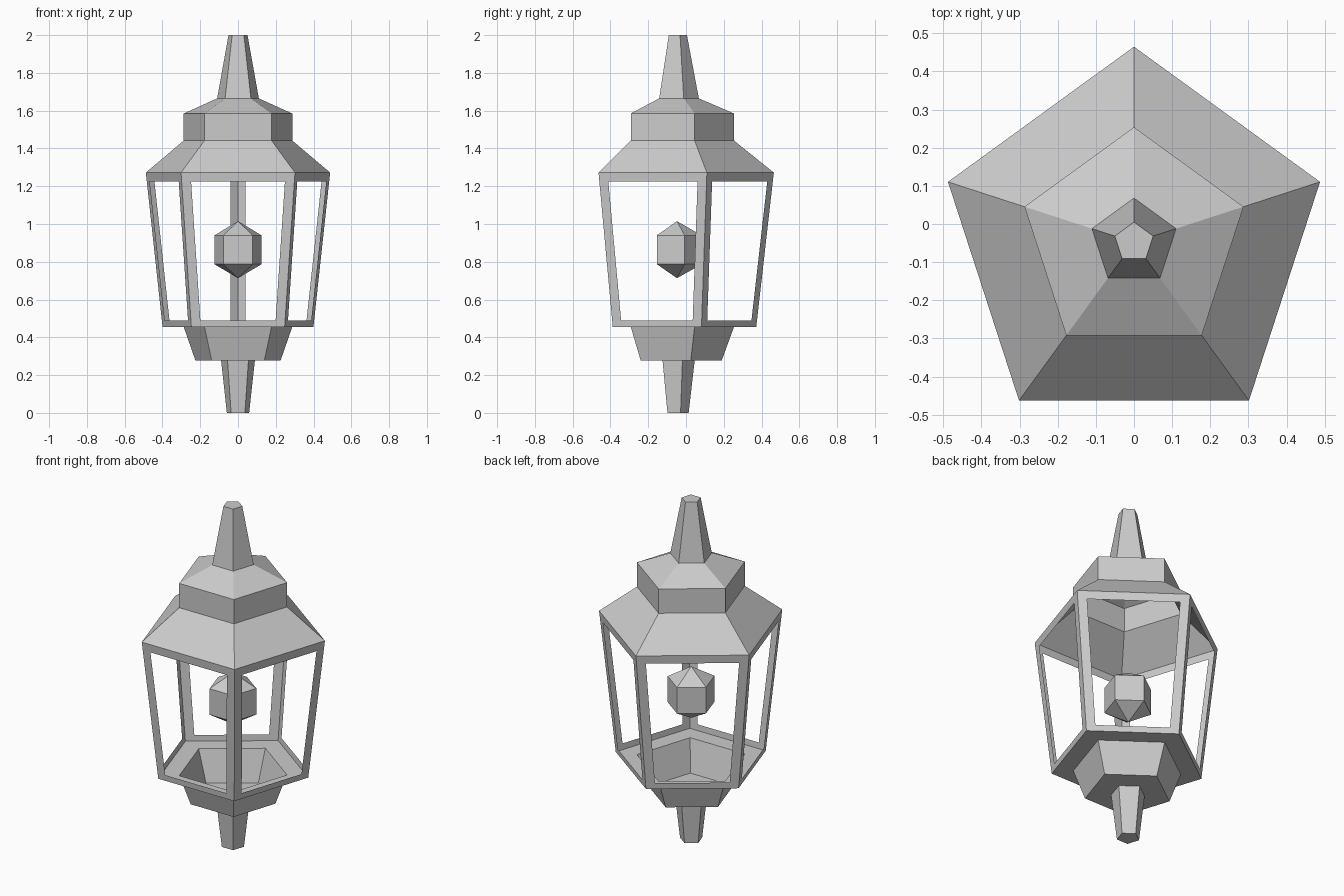
import bpy
from math import sin, cos, radians
from mathutils import Vector

if "Cube" in bpy.data.objects:
    bpy.data.objects.remove(bpy.data.objects["Cube"])

SIDES = 5
CENTRE_Y = -0.048


def corner(i, r, z):
    a = radians(90 + 360 / SIDES * i)
    return Vector((r * cos(a), CENTRE_Y + r * sin(a), z))


def add_mesh(name, verts, faces):
    mesh = bpy.data.meshes.new(name)
    mesh.from_pydata([tuple(v) for v in verts], [], faces)
    mesh.update()
    obj = bpy.data.objects.new(name, mesh)
    bpy.context.collection.objects.link(obj)
    return obj


def five_sided(name, profile, cap_bottom=False, cap_top=False):
    """Sweep a (radius, z) profile, listed bottom to top, around five sides."""
    verts = [corner(i, r, z) for r, z in profile for i in range(SIDES)]
    faces = []
    for k in range(len(profile) - 1):
        for i in range(SIDES):
            j = (i + 1) % SIDES
            a, b = k * SIDES, (k + 1) * SIDES
            faces.append((a + i, a + j, b + j, b + i))
    if cap_bottom:
        faces.append(tuple(reversed(range(SIDES))))
    if cap_top:
        n = len(verts)
        faces.append(tuple(range(n - SIDES, n)))
    return add_mesh(name, verts, faces)


R_LOW, Z_LOW = 0.42, 0.455
R_TOP, Z_TOP = 0.513, 1.272

# Stem, hollow bowl and the flat ledge under the window frames
five_sided("base", [(0.062, 0), (0.094, 0.277), (0.237, 0.277),
                    (0.302, Z_LOW), (R_LOW, Z_LOW)], cap_bottom=True)

# Hollow roof with collar and spire
five_sided("roof", [(R_TOP, Z_TOP), (0.302, 1.442), (0.302, 1.585),
                    (0.116, 1.665), (0.053, 2.0)], cap_top=True)


# Thin tapered window frames, one open panel per side
def frame_row(i, z, inset):
    r = R_LOW + (R_TOP - R_LOW) * (z - Z_LOW) / (Z_TOP - Z_LOW)
    p, q = corner(i, r, z), corner(i + 1, r, z)
    d = (q - p).normalized() * inset
    return p + d, q - d


verts, faces = [], []
for i in range(SIDES):
    n = len(verts)
    p0, p1 = frame_row(i, Z_LOW, 0)
    p3, p2 = frame_row(i, Z_TOP, 0)
    q0, q1 = frame_row(i, 0.49, 0.05)
    q3, q2 = frame_row(i, 1.224, 0.05)
    verts += [p0, p1, p2, p3, q0, q1, q2, q3]
    for k in range(4):
        m = (k + 1) % 4
        faces.append((n + k, n + m, n + 4 + m, n + 4 + k))
add_mesh("window_frames", verts, faces)

# Floating lamp: five-sided prism with pointed ends
bulb_r = 0.131
verts = [corner(i, bulb_r, z) for z in (0.787, 0.94) for i in range(SIDES)]
verts += [Vector((0, CENTRE_Y, 0.713)), Vector((0, CENTRE_Y, 1.015))]
faces = []
for i in range(SIDES):
    j = (i + 1) % SIDES
    faces += [(i, j, SIDES + j, SIDES + i), (j, i, 10), (SIDES + i, SIDES + j, 11)]
add_mesh("lamp_bulb", verts, faces)
